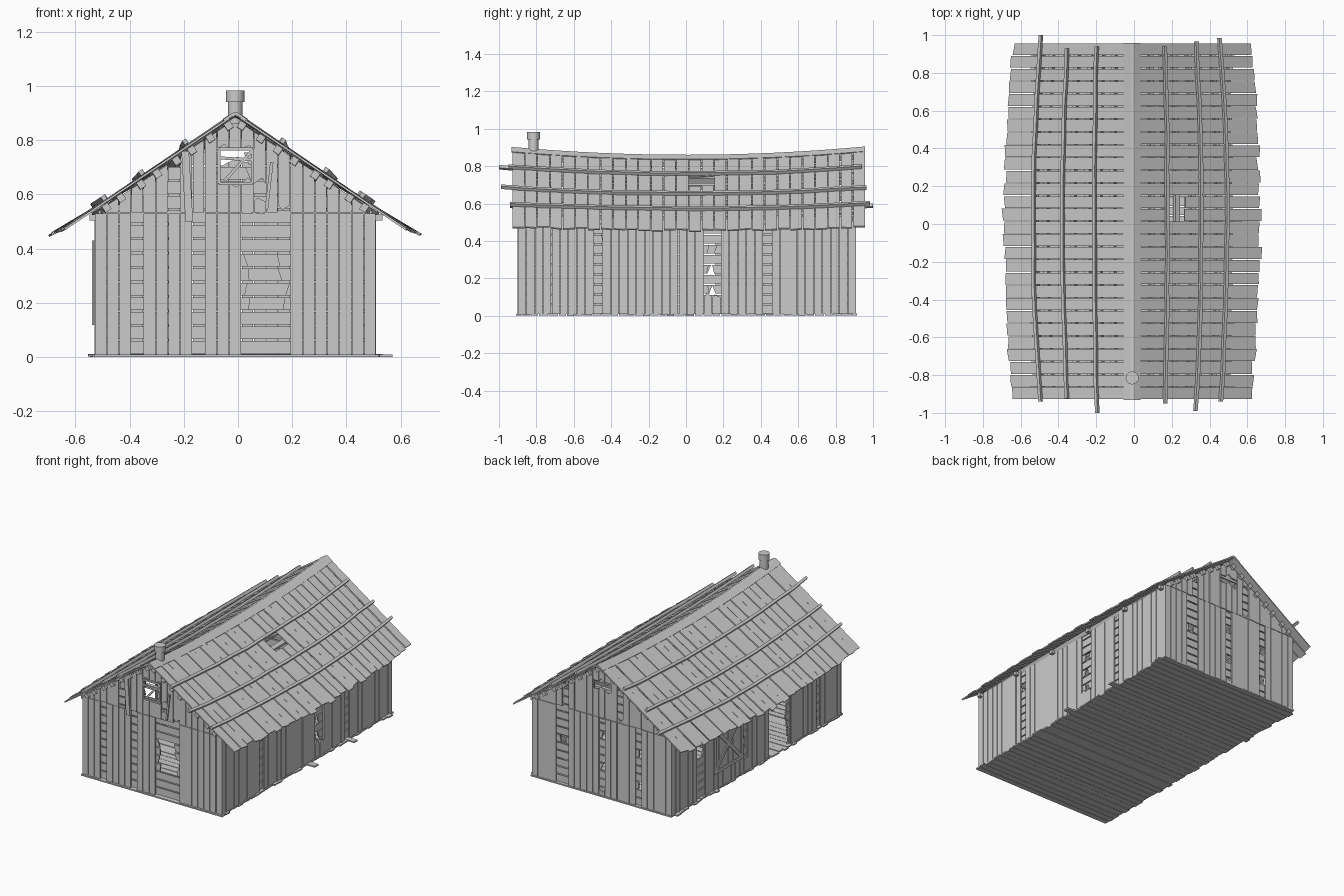
import bpy, bmesh, random
from math import atan2
from mathutils import Vector as V

if "Cube" in bpy.data.objects:
    bpy.data.objects.remove(bpy.data.objects["Cube"])

random.seed(7)
R = random.uniform
CX = -0.01                      # ridge x


def finish(bm, name):
    bmesh.ops.recalc_face_normals(bm, faces=bm.faces)
    me = bpy.data.meshes.new(name)
    bm.to_mesh(me)
    bm.free()
    ob = bpy.data.objects.new(name, me)
    bpy.context.collection.objects.link(ob)
    return ob


def prism(bm, poly, off):
    """Extrude a polygon by an offset vector into a closed solid."""
    a = [bm.verts.new(p) for p in poly]
    b = [bm.verts.new(V(p) + V(off)) for p in poly]
    bm.faces.new(a)
    bm.faces.new(b)
    for i in range(len(a)):
        j = (i + 1) % len(a)
        bm.faces.new((a[i], a[j], b[j], b[i]))


def box(bm, x0, x1, y0, y1, z0, z1):
    prism(bm, [(x0, y0, z0), (x1, y0, z0), (x1, y1, z0), (x0, y1, z0)], (0, 0, z1 - z0))


def subtract(lo, hi, cuts):
    """Spans of lo..hi left after removing cuts; flags tell which ends are broken."""
    out, s, broken = [], lo, False
    for a, b in sorted(cuts):
        if a - s > 0.012:
            out.append((s, min(a, hi), broken, a < hi))
        if b > s:
            s, broken = b, True
    if hi - s > 0.012:
        out.append((s, hi, broken, False))
    return out


# Sagging roof surface: u runs 0 (ridge) to 1 (eave)
def roof(side, u, y, lift=0.0):
    k = (y / 0.94) ** 2
    run, zr, ze = 0.672 - 0.05 * k, 0.85 + 0.043 * k, 0.452 + 0.02 * k
    n = V((side * (zr - ze), 0, run)).normalized()
    return V((CX + side * u * run, y, zr + u * (ze - zr))) + n * lift


def gable_top(a):
    return 0.878 - 0.67 * abs(a - CX)


# Walls: vertical boards outside, horizontal lath behind
def wall(name, place, a0, a1, gaps, holes, gable):
    bm = bmesh.new()
    n = round((a1 - a0) / 0.045)
    w = (a1 - a0) / n
    for i in range(n):
        l, r = a0 + i * w + R(.001, .002), a0 + (i + 1) * w - R(.001, .002)
        c = (l + r) / 2
        stages = [(0.01, 0.53)]
        if gable:
            stages.append((0.533, gable_top(c)))
        for lo, hi in stages:
            cuts = [(g[2], g[3]) for g in gaps if g[0] < c < g[1]]
            for s, e, bs, be in subtract(lo, hi, cuts):
                tl, tr = e, e
                if gable and lo > 0.5 and not be:
                    tl, tr = gable_top(l), gable_top(r)
                poly = [(l, s), (r, s), (r, tr), (l, tl)]
                if be:
                    poly[3:3] = [(c + R(-.01, .01), e + R(-.03, .03))]
                if bs:
                    poly[1:1] = [(c + R(-.01, .01), s + R(-.02, .03))]
                d = R(0, .004)
                p0, p1 = place(0, d, 0), place(0, d + .009, 0)
                prism(bm, [place(a, d, z) for a, z in poly], p1 - p0)
    finish(bm, name + "_boards")
    bm = bmesh.new()
    z = 0.013
    while z < (0.84 if gable else 0.5):
        zt = z + 0.046
        lo, hi = a0 + .015, a1 - .015
        if gable and z > 0.45:
            h = (0.868 - zt) / 0.67
            lo, hi = max(lo, CX - h), min(hi, CX + h)
        cuts = [(h[0] + R(-.012, .012), h[1] + R(-.012, .012)) for h in holes
                if h[2] < (z + zt) / 2 < h[3]]
        for s, e, bs, be in subtract(lo, hi, cuts):
            js, je = (R(-.02, .02) if bs else 0), (R(-.02, .02) if be else 0)
            prism(bm, [place(s, .015, z), place(e, .015, z), place(e + je, .015, zt),
                       place(s + js, .015, zt)], place(0, .024, 0) - place(0, .015, 0))
        z += 0.0535
    finish(bm, name + "_lath")


wall("front_wall", lambda a, d, z: V((a, -0.90 + d, z)), -0.53, 0.51,
     [(-.41, -.365, 0, .53), (-.175, -.13, 0, .53), (.03, .19, 0, .53), (-.25, -.205, .53, .74),
      (-.065, .05, .64, .77), (.04, .10, .575, .64), (.14, .19, .53, .56)],
     [(.035, .165, .16, .40), (-.06, .05, .63, .78)], True)
wall("back_wall", lambda a, d, z: V((a, 0.91 - d, z)), -0.53, 0.51,
     [(.26, .31, 0, .53), (-.04, .01, .05, .53), (-.32, -.275, 0, .53), (.22, .27, .53, .68),
      (-.18, -.13, .56, .74), (-.07, .05, .72, .775)],
     [(.26, .31, .28, .34), (-.04, .01, .18, .23), (-.04, .01, .39, .44),
      (-.32, -.275, .12, .17), (-.32, -.275, .33, .39), (-.065, .05, .72, .775)], True)
wall("right_wall", lambda a, d, z: V((0.51 - d, a, z)), -0.90, 0.91,
     [(-.51, -.425, 0, .55), (.115, .165, .1, .55), (.43, .475, 0, .55)],
     [(-.5, -.44, .37, .42), (.12, .16, .12, .175), (.12, .16, .23, .29), (.12, .16, .35, .40)],
     False)
wall("left_wall", lambda a, d, z: V((-0.53 + d, a, z)), -0.90, 0.91,
     [(-.335, -.11, 0, .55), (.57, .625, 0, .5), (-.675, -.63, 0, .55), (.115, .165, .1, .5),
      (.2, .42, .15, .40)],
     [(-.335, -.11, 0, .55), (.56, .63, .25, .36), (.115, .165, .12, .29)], False)

# Floor planks
bm = bmesh.new()
y = -0.91
while y < 0.90:
    w = R(.036, .05)
    z = R(0, .003)
    far = random.random() < .12
    box(bm, -0.53 - R(0, .015) - far * R(0, .02), 0.51 + R(0, .015) + far * R(0, .05),
        y, min(y + w, .915), z, z + .009)
    y += w + R(.002, .006)
box(bm, -.5, .57, .0, .04, 0, .01)
finish(bm, "floor_planks")

# Roof planks, one pair broken on the right side
bm = bmesh.new()
N = 28
W = 1.89 / N
for side in (-1, 1):
    for i in range(N):
        ya = -0.93 + i * W + R(.001, .004)
        yb = -0.93 + (i + 1) * W - R(.001, .004)
        e = 1 + R(-.012, .014)
        spans = [(0, e)]
        if side == 1 and i in (14, 15):
            spans = [(0, .29 + R(-.02, .02)), (.42 + R(-.02, .02), e)]
        lift = (i % 2) * .003
        for u0, u1 in spans:
            j = R(-.012, .012)
            poly = [roof(side, u0, ya, lift), roof(side, u1, ya, lift),
                    roof(side, u1 + j, yb, lift), roof(side, u0, yb, lift)]
            prism(bm, poly, roof(side, .5, ya, .008) - roof(side, .5, ya))
finish(bm, "roof_planks")


# Square bar following the roof sag
def sag_bar(bm, side, u, y0, y1, lift, w, h, wob=0.0):
    n, prev = 12, None
    for i in range(n + 1):
        y = y0 + (y1 - y0) * i / n
        du, uu = w / 1.6, u + R(-wob, wob)
        ring = [bm.verts.new(roof(side, uu + a * du, y, lift + b * h))
                for a, b in ((-1, 0), (1, 0), (1, 1), (-1, 1))]
        if prev:
            for k in range(4):
                bm.faces.new((prev[k], prev[(k + 1) % 4], ring[(k + 1) % 4], ring[k]))
        if i in (0, n):
            bm.faces.new(ring)
        prev = ring


# Weight poles on the roof
bm = bmesh.new()
for side, u, y0, y1 in ((1, .265, -.95, .94), (1, .53, -.99, .965), (1, .735, -.94, .985),
                        (-1, .285, -1, .94), (-1, .535, -.925, .93), (-1, .765, -.94, 1)):
    sag_bar(bm, side, u, y0, y1, .010, .018, .018, .004)
finish(bm, "roof_poles")

# Purlins under the roof
bm = bmesh.new()
for side in (-1, 1):
    for u in (.06, .165, .27, .37, .48, .58, .68, .78):
        sag_bar(bm, side, u + R(-.012, .012), -.917, .925, -.031, .028, .028)
finish(bm, "purlins")

# Ridge cap
bm = bmesh.new()
prev = None
for i in range(17):
    y = -.932 + 1.89 * i / 16
    pts = [roof(-1, .06, y, .013), roof(-1, 0, y, .013), roof(1, 0, y, .013), roof(1, .06, y, .013),
           roof(1, .06, y, .007), roof(1, 0, y, 0), roof(-1, .06, y, .007)]
    ring = [bm.verts.new(p) for p in pts]
    if prev:
        for k in range(7):
            bm.faces.new((prev[k], prev[(k + 1) % 7], ring[(k + 1) % 7], ring[k]))
    if i in (0, 16):
        bm.faces.new(ring)
    prev = ring
finish(bm, "ridge_cap")

# Tie beams and corner posts
bm = bmesh.new()
for i in range(6):
    y = -.87 + i * .35
    box(bm, -.548, .533, y - .012, y + .012, .503, .526)
finish(bm, "tie_beams")
bm = bmesh.new()
for x in (-.493, .473):
    for y in (-.863, .873):
        box(bm, x - .012, x + .012, y - .012, y + .012, .01, .53)
finish(bm, "corner_posts")


# Straight bar between two points in a wall plane
def bar(bm, p, q, w, normal):
    p, q, normal = V(p), V(q), V(normal)
    s = (q - p).cross(normal).normalized() * w / 2
    prism(bm, [p - s, q - s, q + s, p + s], normal)


# Gable window frame with a slipped brace, and a loose board beside it
bm = bmesh.new()
a, b, c, d, yf, n = -.07, .053, .64, .768, -.899, (0, -.01, 0)
for p, q in (((a, c), (b, c)), ((a, d), (b, d)), ((a, c), (a, d)), ((b, c), (b, d)),
             ((a, .735), (b, .728)), ((-.05, .65), (.05, .76))):
    bar(bm, (p[0], yf, p[1]), (q[0], yf, q[1]), .011, n)
finish(bm, "gable_window_frame")
bm = bmesh.new()
bar(bm, (-.18, -.902, .50), (-.195, -.902, .76), .028, n)
bar(bm, (.105, -.902, .545), (.125, -.902, .72), .012, n)
finish(bm, "loose_boards")

# Braced shutter on the left wall
bm = bmesh.new()
x, n = -.531, (-.008, 0, 0)
for i in range(6):
    y = .165 + i * .05
    box(bm, -.533, -.527, y, y + .047, .12, .43)
for p, q in (((.16, .13), (.465, .13)), ((.16, .42), (.465, .42)), ((.17, .12), (.17, .43)),
             ((.455, .12), (.455, .43)), ((.17, .13), (.455, .42)), ((.17, .42), (.455, .13))):
    bar(bm, (x, p[0], p[1]), (x, q[0], q[1]), .022, n)
finish(bm, "left_shutter")

# Stove pipe with a collar
for name, r, z0, z1 in (("stove_pipe", .027, .85, .95), ("pipe_collar", .034, .942, .983)):
    bpy.ops.mesh.primitive_cylinder_add(vertices=24, radius=r, depth=z1 - z0,
                                        location=(CX, -.815, (z0 + z1) / 2))
    bpy.context.object.name = name
    bpy.ops.object.shade_smooth_by_angle()
